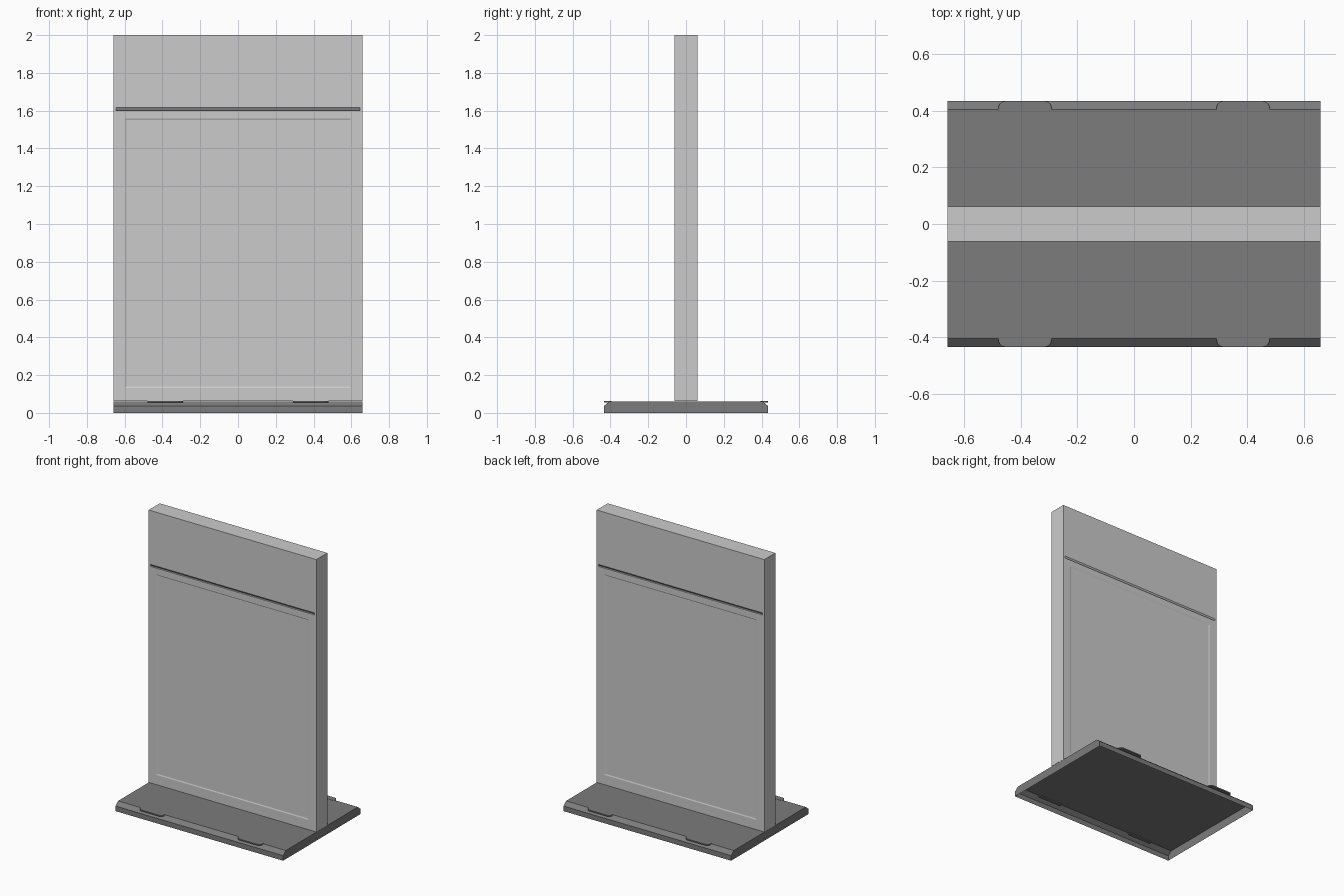
import bpy, bmesh, math

if "Cube" in bpy.data.objects:
    bpy.data.objects.remove(bpy.data.objects["Cube"])

HALF_W, HALF_T, BASE_TOP = 0.66, 0.062, 0.062


def make_object(name, bm, mat=None):
    bmesh.ops.recalc_face_normals(bm, faces=bm.faces)
    me = bpy.data.meshes.new(name)
    bm.to_mesh(me)
    bm.free()
    ob = bpy.data.objects.new(name, me)
    bpy.context.collection.objects.link(ob)
    if mat:
        me.materials.append(mat)
    return ob


def prism(name, outline, offset, mat=None):
    """Extrude a flat outline of 3D points along an offset vector."""
    bm = bmesh.new()
    face = bm.faces.new([bm.verts.new(p) for p in outline])
    res = bmesh.ops.extrude_face_region(bm, geom=[face], use_keep_orig=True)
    verts = [g for g in res["geom"] if isinstance(g, bmesh.types.BMVert)]
    bmesh.ops.translate(bm, verts=verts, vec=offset)
    return make_object(name, bm, mat)


def rect(hw, z0, z1, y):
    return [(-hw, y, z0), (hw, y, z0), (hw, y, z1), (-hw, y, z1)]


def frustum(name, front, back):
    """Closed solid between two rectangles."""
    bm = bmesh.new()
    a = [bm.verts.new(p) for p in front]
    b = [bm.verts.new(p) for p in back]
    bm.faces.new(a)
    bm.faces.new(b[::-1])
    for i in range(4):
        j = (i + 1) % 4
        bm.faces.new((a[i], b[i], b[j], a[j]))
    return make_object(name, bm)


dark = bpy.data.materials.new("dark_grey")
dark.diffuse_color = (0.2, 0.2, 0.2, 1)
dark.use_nodes = True
dark.node_tree.nodes["Principled BSDF"].inputs["Base Color"].default_value = dark.diffuse_color

# Upright display panel
panel = prism("display_panel", rect(HALF_W, BASE_TOP, 2.0, -HALF_T), (0, 2 * HALF_T, 0))

# Shallow poster recess and sloped slot above it, on both faces
for i, side in enumerate(("front", "back")):
    s = -1 if i == 0 else 1
    y = s * HALF_T
    poster = frustum(f"{side}_poster_cutter",
                     rect(0.606, 0.124, 1.566, y + s * 0.003),
                     rect(0.591, 0.139, 1.551, y - s * 0.003))
    x0 = -0.647
    slot = prism(f"{side}_slot_cutter",
                 [(x0, y + s * 0.005, 1.602), (x0, y - s * 0.012, 1.602),
                  (x0, y, 1.617), (x0, y + s * 0.005, 1.617)], (1.292, 0, 0))
    for cutter in (poster, slot):
        cutter.hide_render = True
        cutter.hide_set(True)
        mod = panel.modifiers.new(cutter.name, "BOOLEAN")
        mod.operation = "DIFFERENCE"
        mod.solver = "EXACT"
        mod.object = cutter

# Apply the cuts and remove the cutters
bpy.context.view_layer.objects.active = panel
for mod in list(panel.modifiers):
    cutter = mod.object
    bpy.ops.object.modifier_apply(modifier=mod.name)
    bpy.data.objects.remove(cutter)

# Base tray: chamfered along front and back, open underneath
profile = [(-0.435, 0), (-0.435, 0.036), (-0.405, BASE_TOP - 0.001),
           (0.405, BASE_TOP - 0.001), (0.435, 0.036), (0.435, 0)]
base = prism("base_tray", [(-HALF_W, y, z) for y, z in profile],
             (2 * HALF_W, 0, 0), dark)
bm = bmesh.new()
bm.from_mesh(base.data)
bm.faces.ensure_lookup_table()
under = [f for f in bm.faces if all(v.co.z < 1e-5 for v in f.verts)]
bmesh.ops.delete(bm, geom=under, context="FACES_ONLY")
bm.to_mesh(base.data)
bm.free()

# Thin rounded tabs over the chamfered edges
R = 0.025
for sy, edge in ((-1, "front"), (1, "back")):
    for cx, side in ((-0.386, "left"), (0.386, "right")):
        hw, outer = 0.094, 0.435
        pts = [(hw, 0.395)]
        for k in range(7):
            a = k * math.pi / 12
            pts.append((hw - R + R * math.cos(a), outer - R + R * math.sin(a)))
        pts += [(-x, y) for x, y in reversed(pts)]
        prism(f"{edge}_{side}_tab", [(cx + x, sy * y, 0.054) for x, y in pts],
              (0, 0, 0.0085), dark)
